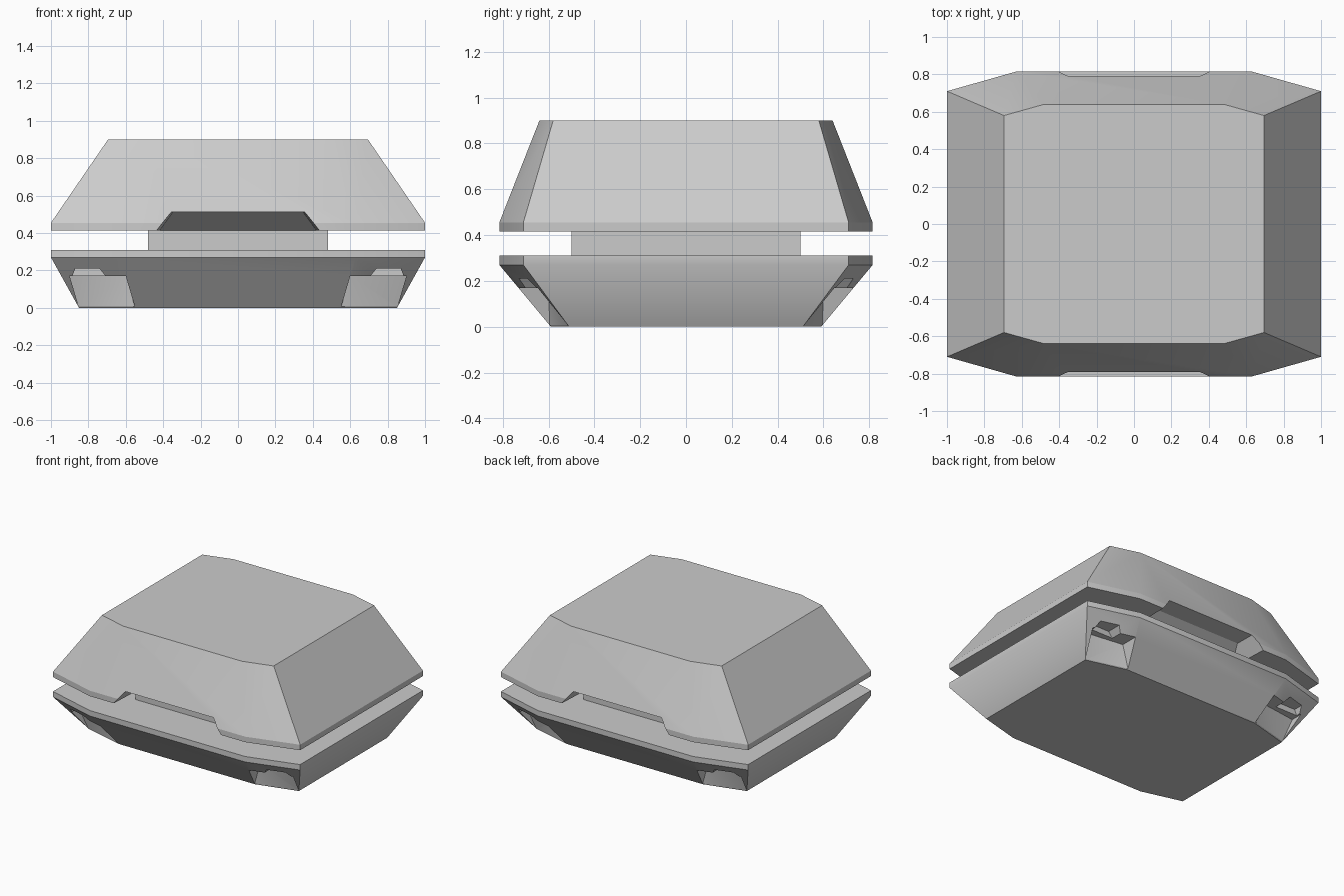
import bpy, bmesh

old = bpy.data.objects.get("Cube")
if old:
    bpy.data.objects.remove(old, do_unlink=True)

grey = bpy.data.materials.new("plain grey")
grey.use_nodes = True
COLOUR = (0.6, 0.6, 0.6, 1)
grey.diffuse_color = COLOUR
grey.node_tree.nodes["Principled BSDF"].inputs["Base Color"].default_value = COLOUR


def finish(name, bm):
    bmesh.ops.recalc_face_normals(bm, faces=bm.faces[:])
    mesh = bpy.data.meshes.new(name)
    bm.to_mesh(mesh)
    bm.free()
    mesh.materials.append(grey)
    ob = bpy.data.objects.new(name, mesh)
    bpy.context.collection.objects.link(ob)
    return ob


def loft(name, levels):
    """Stack eight-sided rings given as (z, corner x, corner y, front x, front y)."""
    bm = bmesh.new()
    rings = []
    for z, cx, cy, fx, fy in levels:
        quarter = [(cx, cy), (fx, fy)]
        pts = quarter + [(-x, y) for x, y in quarter[::-1]]
        pts += [(-x, -y) for x, y in pts]
        rings.append([bm.verts.new((x, y, z)) for x, y in pts])
    for a, b in zip(rings, rings[1:]):
        for i in range(8):
            j = (i + 1) % 8
            bm.faces.new((a[i], a[j], b[j], b[i]))
    bm.faces.new(rings[0])
    bm.faces.new(rings[-1])
    return finish(name, bm)


def hull(name, pts, sx=1, sy=1):
    bm = bmesh.new()
    for x, y, z in pts:
        bm.verts.new((x * sx, y * sy, z))
    bmesh.ops.convex_hull(bm, input=bm.verts[:])
    return finish(name, bm)


def select(ob):
    bpy.ops.object.select_all(action='DESELECT')
    ob.select_set(True)
    bpy.context.view_layer.objects.active = ob


def carve(ob, cutters):
    for cutter in cutters:
        mod = ob.modifiers.new("carve", 'BOOLEAN')
        mod.operation = 'DIFFERENCE'
        mod.solver = 'EXACT'
        mod.object = cutter
        select(ob)
        bpy.ops.object.modifier_apply(modifier=mod.name)
        bpy.data.objects.remove(cutter, do_unlink=True)


# Upper shell: short upright rim and tapering walls
upper = loft("upper_shell", [
    (0.415, 1, 0.71, 0.63, 0.815),
    (0.455, 1, 0.71, 0.63, 0.815),
    (0.90, 0.695, 0.58, 0.48, 0.64)])

# Lower shell: tapers down to the base
lower = loft("lower_shell", [
    (0, 0.85, 0.51, 0.55, 0.59),
    (0.27, 1, 0.71, 0.63, 0.815),
    (0.31, 1, 0.71, 0.63, 0.815)])

# Finger notches in the front and back of the upper rim
notch = []
for s in (-1, 1):
    notch += [(s * 0.45, 0.9, 0.40), (s * 0.36, 0.9, 0.515),
              (s * 0.35, 0.65, 0.51), (s * 0.43, 0.48, 0.40)]
carve(upper, [hull("notch_cutter", notch, 1, sy) for sy in (-1, 1)])

# Pockets with stepped ceilings at the four lower corners
pocket = [(0.85, 0.515, 0.001), (0.55, 0.595, 0.001),
          (0.85, 0.95, 0.001), (0.55, 0.95, 0.001),
          (0.90, 0.56, 0.17), (0.60, 0.60, 0.17),
          (0.90, 0.95, 0.17), (0.60, 0.95, 0.17)]
step = [(x, y, z) for y in (0.62, 0.95)
        for x, z in ((0.70, 0.16), (0.74, 0.21), (0.87, 0.21), (0.89, 0.16))]
for sx in (-1, 1):
    for sy in (-1, 1):
        carve(lower, [hull("pocket_cutter", pocket, sx, sy),
                      hull("step_cutter", step, sx, sy)])

# Core block joining the two shells
core = hull("core_block", [(x, y, z) for x in (-0.48, 0.48)
                           for y in (-0.5, 0.5) for z in (0.305, 0.42)])

# Soft shading over shallow corners only
for ob in (upper, lower, core):
    select(ob)
    bpy.ops.object.shade_smooth_by_angle(angle=0.34)

# The lower shell's side rims blend into the walls
mesh = lower.data
for e in mesh.edges:
    a, b = (mesh.vertices[i].co for i in e.vertices)
    if all(abs(abs(p.x) - 1) < 0.01 and abs(p.z - 0.27) < 0.01 for p in (a, b)):
        e.use_edge_sharp = False
